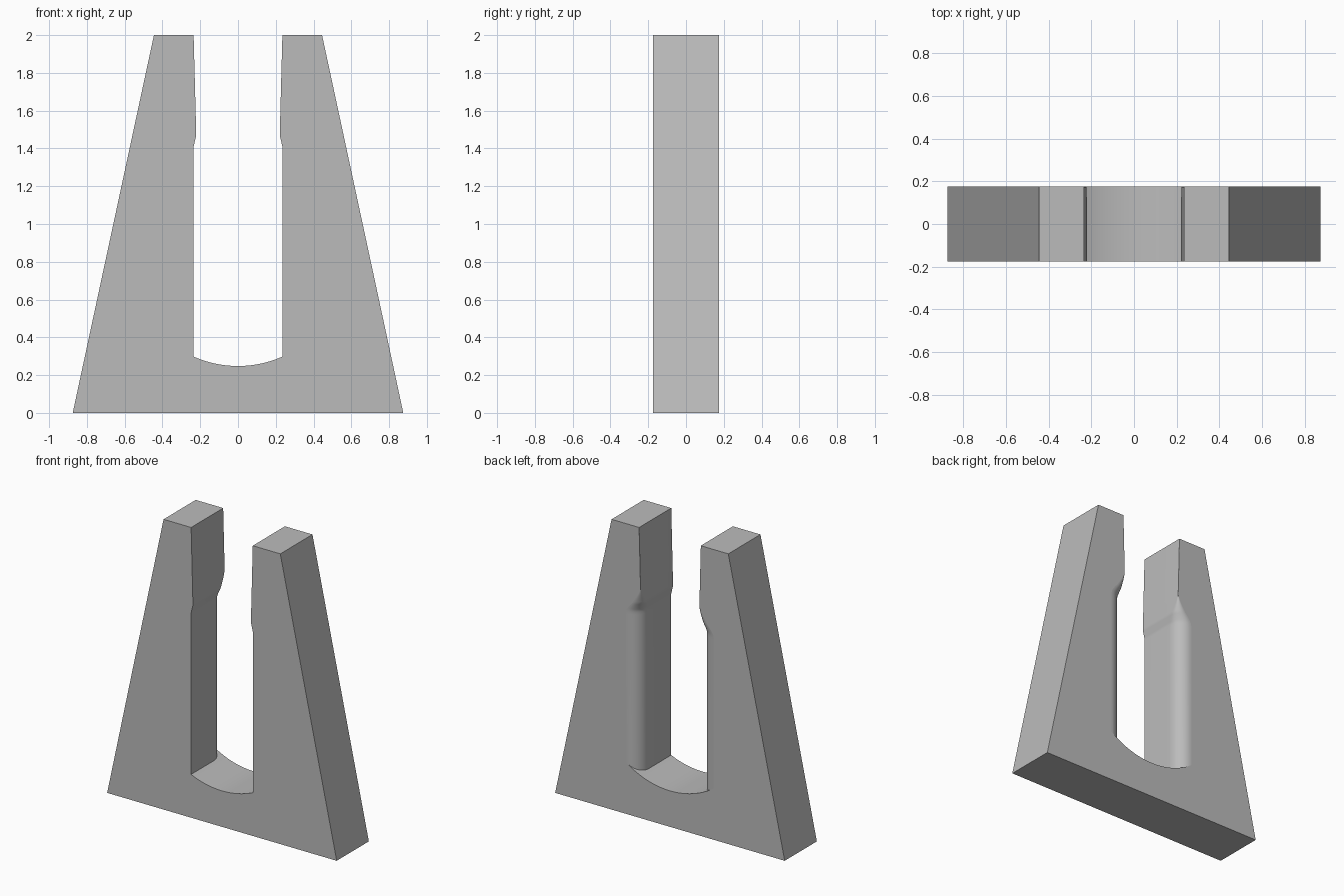
import bpy, bmesh, math

if "Cube" in bpy.data.objects:
    bpy.data.objects.remove(bpy.data.objects["Cube"])

HALF_Y, WALL, ROUND = 0.175, 0.235, 0.1
FLOOR_R, FLOOR_Z = 0.577, 0.248

grey = bpy.data.materials.new("plain grey")
grey.use_nodes = True
grey.diffuse_color = (0.5, 0.5, 0.5, 1)
grey.node_tree.nodes["Principled BSDF"].inputs["Base Color"].default_value = (0.5, 0.5, 0.5, 1)


def loft(name, rings):
    """Closed solid skinned through rings of equal point count."""
    bm = bmesh.new()
    loops = [[bm.verts.new(p) for p in ring] for ring in rings]
    for a, b in zip(loops, loops[1:]):
        for i in range(len(a)):
            j = (i + 1) % len(a)
            bm.faces.new((a[i], a[j], b[j], b[i]))
    bm.faces.new(loops[0])
    bm.faces.new(loops[-1])
    bmesh.ops.recalc_face_normals(bm, faces=bm.faces)
    mesh = bpy.data.meshes.new(name)
    bm.to_mesh(mesh)
    bm.free()
    mesh.materials.append(grey)
    obj = bpy.data.objects.new(name, mesh)
    bpy.context.collection.objects.link(obj)
    return obj


def prism(name, outline, y):
    return loft(name, [[(x, s * y, z) for x, z in outline] for s in (-1, 1)])


def boolean(target, tool, operation):
    tool.hide_render = True
    mod = target.modifiers.new(operation, 'BOOLEAN')
    mod.object, mod.operation, mod.solver = tool, operation, 'EXACT'
    bpy.ops.object.select_all(action='DESELECT')
    bpy.context.view_layer.objects.active = target
    target.select_set(True)
    bpy.ops.object.modifier_apply(modifier=mod.name)
    bpy.data.objects.remove(tool)


def wall_at(z):
    # Straight lower wall, small step, then a slightly tapered upper grip
    if z <= 1.41:
        return WALL
    if z <= 1.47:
        return WALL - 0.014 * (z - 1.41) / 0.06
    return WALL - 0.014 * (2 - z) / 0.53


def round_at(z):
    # Rear edge rounding fades out towards the top
    t = min(max((z - 1.38) / 0.22, 0), 1)
    return max(ROUND * (1 - t * t * (3 - 2 * t)), 0.001)


def slot_ring(z):
    w, r = wall_at(z), round_at(z)
    side = [(w, -0.3)]
    for i in range(13):
        a = math.pi / 2 * i / 12
        side.append((w + r - r * math.cos(a), HALF_Y - r + r * math.sin(a)))
    side.append((w + r, 0.3))
    return [(x, y, z) for x, y in side] + [(-x, y, z) for x, y in reversed(side)]


# Tapered body
body = prism("slotted_stand", [(-0.875, 0), (0.875, 0), (0.445, 2), (-0.445, 2)], HALF_Y)

# Slot with a curved floor, cut from the body
levels = [0.1, 1.38] + [1.38 + 0.01 * i for i in range(1, 23)] + [2.1]
slot = loft("slot_cutter", [slot_ring(z) for z in levels])
floor = [(x, FLOOR_Z + FLOOR_R - math.sqrt(FLOOR_R ** 2 - x * x))
         for x in (-0.45 + 0.9 * i / 36 for i in range(37))]
space = prism("floor_cutter", floor + [(0.45, 2.3), (-0.45, 2.3)], 0.5)
boolean(slot, space, 'INTERSECT')
boolean(body, slot, 'DIFFERENCE')

# Smooth the curves, keep the broad front and back flat
bpy.ops.object.shade_smooth_by_angle(angle=math.radians(20))
for face in body.data.polygons:
    if abs(face.normal.y) > 0.9995:
        face.use_smooth = False
